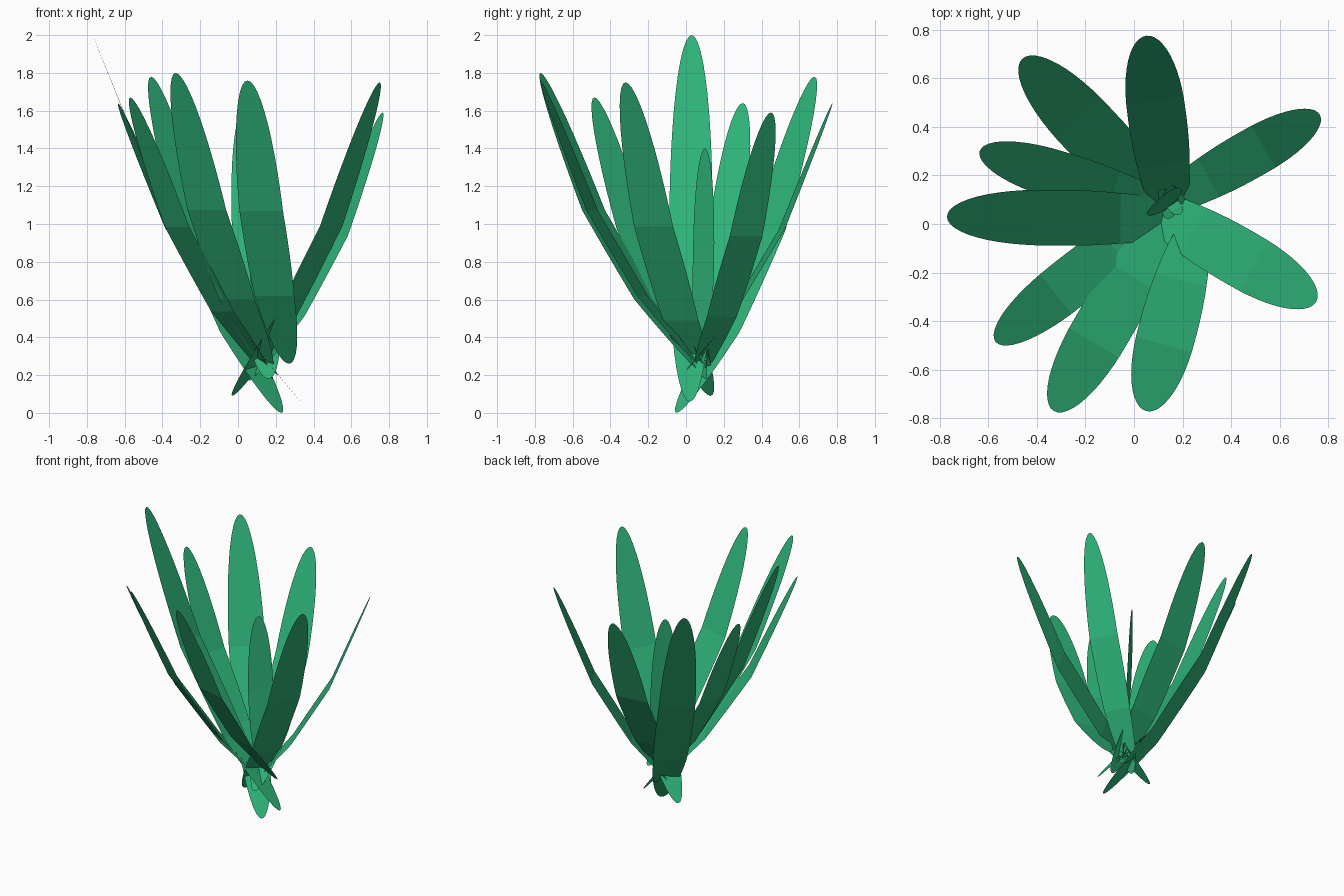
import bpy, math, random
from mathutils import Vector

if "Cube" in bpy.data.objects:
    bpy.data.objects.remove(bpy.data.objects["Cube"])

random.seed(4)
green = bpy.data.materials.new("leaf_green")
green.diffuse_color = (0.027, 0.45, 0.19, 1)
green.use_nodes = True
green.node_tree.nodes["Principled BSDF"].inputs["Base Color"].default_value = green.diffuse_color

# Side curve of a leaf: (horizontal fraction, height fraction)
BEND = [(0, 0), (0.35, 0.24), (0.67, 0.54), (1, 1)]


def blade(name, base, tip, width, bend=BEND, across=None, n=24):
    """Flat leaf with an elliptical outline, bent along its length."""
    base, tip = Vector(base), Vector(tip)
    d = tip - base
    if across is None:
        across = Vector((-d.y, d.x, 0))
    across = Vector(across).normalized()
    pts = [Vector((base.x + d.x * h, base.y + d.y * h, base.z + d.z * z)) for h, z in bend]
    lens = [(b - a).length for a, b in zip(pts, pts[1:])]
    total = sum(lens)
    # stations are denser toward the rounded ends, plus one on every bend
    ts = {round((1 - math.cos(math.pi * i / n)) / 2, 5) for i in range(n + 1)}
    ts |= {round(sum(lens[:i]) / total, 5) for i in range(1, len(lens))}
    verts, faces = [], []
    for t in sorted(ts):
        s, k = t * total, 0
        while k < len(lens) - 1 and s > lens[k]:
            s -= lens[k]
            k += 1
        p = pts[k].lerp(pts[k + 1], s / lens[k])
        w = width / 2 * max(0, 1 - abs(2 * t - 1) ** 2.2) ** 0.5
        verts += [p - across * w, p + across * w]
    # single points at both ends
    verts = verts[1:-1]
    m = len(verts)
    faces.append((0, 2, 1))
    for i in range(1, m - 3, 2):
        faces.append((i, i + 1, i + 3, i + 2))
    faces.append((m - 3, m - 2, m - 1))
    me = bpy.data.meshes.new(name)
    me.from_pydata(verts, [], faces)
    me.materials.append(green)
    ob = bpy.data.objects.new(name, me)
    bpy.context.collection.objects.link(ob)
    return ob


# Long outer leaves: base, tip, width
leaves = [
    ((0.16, -0.04, 0.18), (0.05, 0.775, 1.64), 0.24),
    ((0.06, 0.05, 0.17), (0.765, 0.45, 1.59), 0.20),
    ((-0.03, 0.13, 0.09), (0.75, -0.32, 1.75), 0.24),
    ((0.27, 0.06, 0.26), (0.05, -0.77, 1.76), 0.24),
    ((0.17, 0.08, 0.22), (-0.33, -0.77, 1.80), 0.24),
    ((0.18, 0.11, 0.18), (-0.57, -0.485, 1.67), 0.21),
    ((0.33, 0.02, 0.06), (-0.77, 0.03, 2.00), 0.23),
    ((0.21, 0.04, 0.20), (-0.635, 0.30, 1.64), 0.20),
    ((0.23, -0.05, 0.00), (-0.46, 0.68, 1.78), 0.25),
]
for i, (b, t, w) in enumerate(leaves):
    blade(f"outer_leaf_{i + 1}", b, t, w)

# Upright young leaf in the middle
blade("centre_leaf", (0.16, 0.08, 0.25), (0.10, 0.10, 1.40), 0.17, across=(0.75, 0.66, 0))

# Small shoots around the heart of the plant
for i in range(6):
    a = math.tau * i / 6 + 0.3
    c, s = math.cos(a), math.sin(a)
    blade(f"small_shoot_{i + 1}", (0.15 - 0.02 * c, 0.09 - 0.02 * s, 0.24),
          (0.15 + 0.06 * c, 0.09 + 0.07 * s, random.uniform(0.42, 0.53)), 0.05, n=12)
